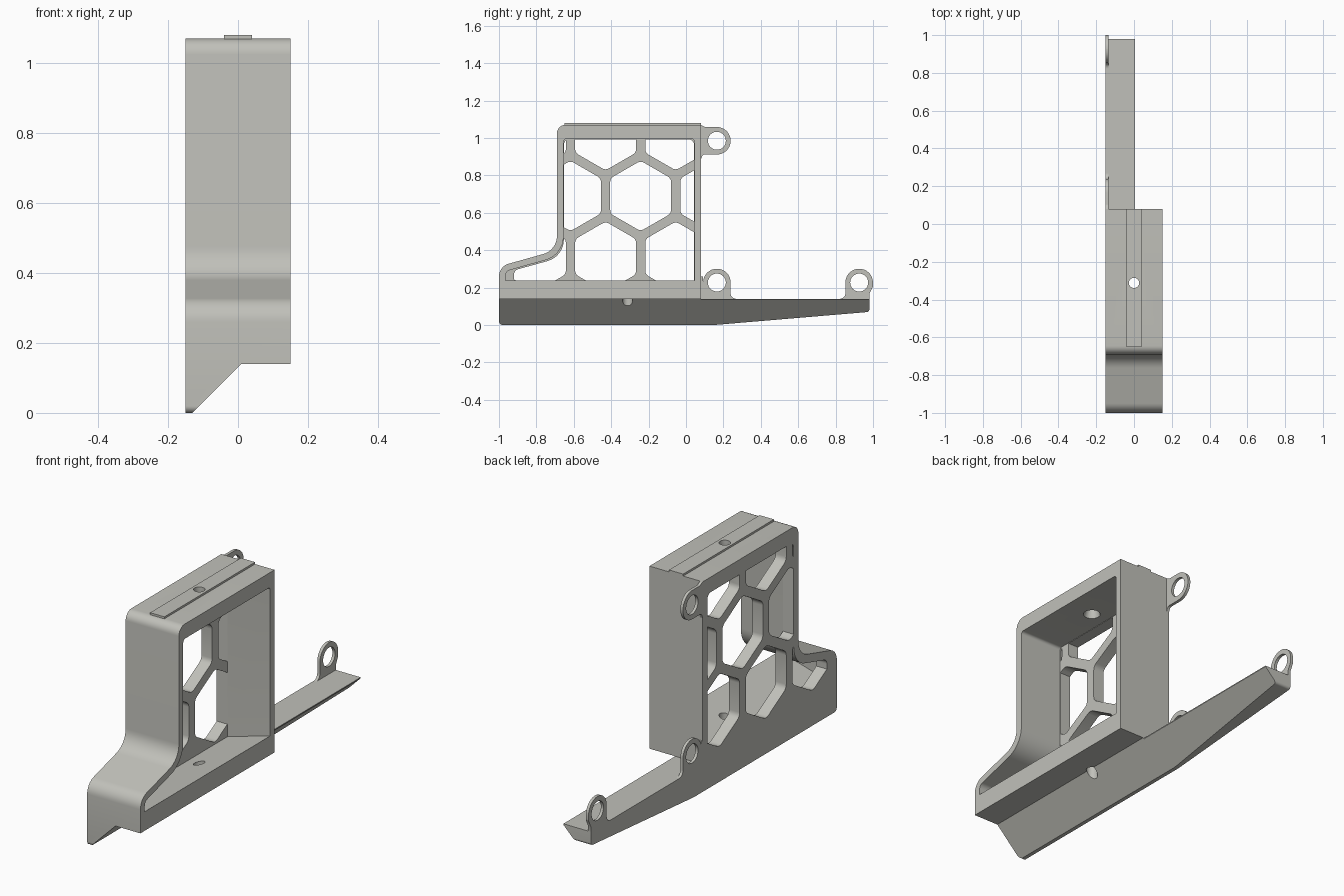
import bpy, bmesh, math
from mathutils import Vector

if "Cube" in bpy.data.objects:
    bpy.data.objects.remove(bpy.data.objects["Cube"])

grey = bpy.data.materials.new("warm_grey")
grey.diffuse_color = (0.53, 0.53, 0.49, 1)
grey.use_nodes = True
grey.node_tree.nodes["Principled BSDF"].inputs["Base Color"].default_value = grey.diffuse_color


def fillet(points, steps=8):
    """Round the corners of a closed (u, v, radius) polygon."""
    out, n = [], len(points)
    for i, (u, v, r) in enumerate(points):
        p = Vector((u, v))
        if r == 0:
            out.append(p)
            continue
        a = (Vector(points[i - 1][:2]) - p).normalized()
        b = (Vector(points[(i + 1) % n][:2]) - p).normalized()
        half = a.angle(b) / 2
        c = p + (a + b).normalized() * (r / math.sin(half))
        start = p + a * (r / math.tan(half)) - c
        end = p + b * (r / math.tan(half)) - c
        sweep = math.pi - 2 * half
        for k in range(steps + 1):
            t = k / steps
            out.append(c + (start * math.sin((1 - t) * sweep) + end * math.sin(t * sweep)) / math.sin(sweep))
    return out


def prism(name, loops, lo, hi, axis="x"):
    """Extrude (y, z) loops along x, or (x, z) loops along y."""
    bm = bmesh.new()
    for loop in loops:
        ends = []
        for d in (lo, hi):
            ends.append([bm.verts.new((d, p[0], p[1]) if axis == "x" else (p[0], d, p[1])) for p in loop])
        a, b = ends
        bm.faces.new(a)
        bm.faces.new(b)
        for i in range(len(a)):
            j = (i + 1) % len(a)
            bm.faces.new((a[i], a[j], b[j], b[i]))
    bmesh.ops.recalc_face_normals(bm, faces=bm.faces)
    me = bpy.data.meshes.new(name)
    bm.to_mesh(me)
    bm.free()
    ob = bpy.data.objects.new(name, me)
    bpy.context.collection.objects.link(ob)
    me.materials.append(grey)
    return ob


def drill(x, y, z0, z1, r0, r1):
    bpy.ops.mesh.primitive_cone_add(vertices=32, radius1=r0, radius2=r1, depth=z1 - z0, location=(x, y, (z0 + z1) / 2))
    return bpy.context.object


def boolean(ob, cutter, op="DIFFERENCE"):
    m = ob.modifiers.new("cut", "BOOLEAN")
    m.operation, m.solver, m.object = op, "EXACT", cutter
    bpy.context.view_layer.objects.active = ob
    bpy.ops.object.modifier_apply(modifier=m.name)
    bpy.data.objects.remove(cutter)


def box(name, x0, x1, y0, y1, z0, z1):
    return prism(name, [[(y0, z0), (y1, z0), (y1, z1), (y0, z1)]], x0, x1)


# Body: side outline with the long keel and tail
body = prism("frame_body", [fillet([
    (-1, 0, .02), (.15, 0, .5), (.98, .07, .015), (.98, .14, 0), (.08, .14, 0),
    (.08, 1.07, 0), (-.69, 1.07, .045), (-.69, .40, .1), (-1, .313, .07)])], -.15, .15)

# Slanted underside and narrower tail
boolean(body, prism("keel_cut", [[(-.13, 0), (-.23, -.1), (.3, -.1), (.3, .14), (.01, .14)]], -1.2, 1.2, "y"))
boolean(body, box("tail_cut", .005, .3, .08, 1.2, -.1, 1.2))

# Open pocket with a floor sloping down to the web
pocket = prism("pocket_cut", [fillet([
    (.045, .24, 0), (.045, .995, .015), (-.655, .995, .015), (-.655, .374, .13),
    (-.965, .287, .03), (-.965, .24, 0)])], -.09, .16)
for v in pocket.data.vertices:
    if v.co.x < 0 and v.co.z < .2401:
        v.co.z = .17
boolean(body, pocket)

# Honeycomb openings in the web
P, R = .375, .188
cells = []
for row, z in enumerate((.365, .69, 1.015)):
    for col in range(-2, 3):
        y = -.055 + P * col if row % 2 == 0 else -.2425 + P * col
        cells.append(fillet([(y + R * math.sin(k * math.pi / 3), z + R * math.cos(k * math.pi / 3), .035)
                             for k in range(6)], 4))
honey = prism("honeycomb_cut", cells, -.2, -.085)
boolean(honey, prism("honeycomb_limit", [fillet([
    (.043, .172, 0), (.043, .993, .03), (-.653, .993, .03), (-.653, .366, .12),
    (-.92, .292, .03), (-.92, .172, .03)])], -.3, 0), "INTERSECT")
boolean(body, honey)

# Raised rail on top
rail = box("top_rail", -.04, .04, -.65, .08, 1.065, 1.08)

# Screw holes through rail, roof and floor
for ob in (body, rail):
    boolean(ob, drill(0, -.312, .9, 1.2, .027, .027))
boolean(body, drill(0, -.312, .98, 1.035, .045, .027))
boolean(body, drill(0, -.312, .05, .4, .027, .027))


def lug(name, y, z, outline, r=.072):
    """Thin eyelet plate: a rounded tab with a round hole."""
    ob = prism(name, [fillet(outline)], -.15, -.135)
    hole = [(y + .048 * math.cos(a * math.pi / 16), z + .048 * math.sin(a * math.pi / 16)) for a in range(32)]
    boolean(ob, prism("eye_cut", [hole], -.3, 0))
    return ob


# Three eyelets
r = .0735
upper = lug("upper_eyelet", .165, .985, [
    (.07, .885, 0), (.08, .885, 0), (.09, .985 - r, .015), (.165 + r, .985 - r, r - .001),
    (.165 + r, .985 + r, r - .001), (.10, .985 + r, .015), (.08, 1.07, 0), (.07, 1.07, 0)])
lower = lug("lower_eyelet", .165, .227, [
    (.07, .13, 0), (.29, .13, 0), (.29, .14, 0), (.165 + r, .14, .03), (.165 + r, .227 + r, r - .001),
    (.165 - r, .227 + r, r - .001), (.165 - r, .26, 0), (.07, .26, 0)])
tail = lug("tail_eyelet", .926, .227, [
    (.80, .13, 0), (.98, .13, 0), (.98, .165, 0), (.926 + r, .205, .02), (.926 + r, .227 + r, r - .001),
    (.926 - r, .227 + r, r - .001), (.926 - r, .14, .03), (.80, .14, 0)])

# Smooth rounded corners, keep edges crisp
bpy.ops.object.select_all(action="DESELECT")
for ob in (body, rail, upper, lower, tail):
    ob.select_set(True)
bpy.context.view_layer.objects.active = body
bpy.ops.object.shade_smooth_by_angle(angle=math.radians(30))
